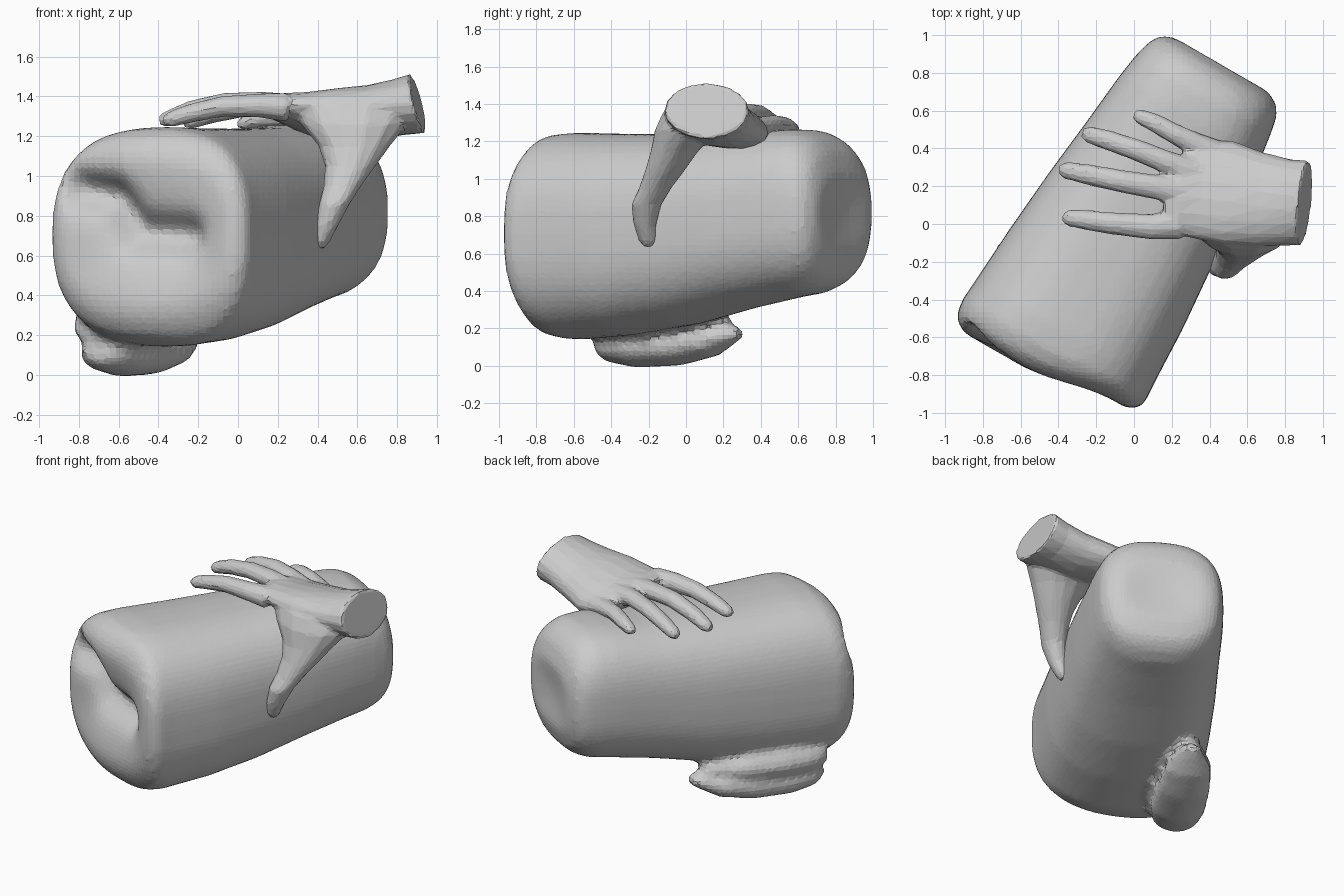
import bpy, bmesh, math
from mathutils import Vector as V

if "Cube" in bpy.data.objects:
    bpy.data.objects.remove(bpy.data.objects["Cube"])

AX = V((0.5, 0.866, 0))      # long direction of the cushion
SIDE = V((0.866, -0.5, 0))   # across the cushion


def loft(name, rings):
    """Skin closed rings of equal length and fan the two ends."""
    bm = bmesh.new()
    vs = [[bm.verts.new(p) for p in r] for r in rings]
    n = len(rings[0])
    for a, b in zip(vs, vs[1:]):
        for i in range(n):
            j = (i + 1) % n
            bm.faces.new((a[i], a[j], b[j], b[i]))
    for ring in (vs[0], vs[-1]):
        c = bm.verts.new(sum((v.co for v in ring), V()) / n)
        for i in range(n):
            bm.faces.new((ring[i], ring[(i + 1) % n], c))
    bmesh.ops.recalc_face_normals(bm, faces=bm.faces)
    me = bpy.data.meshes.new(name)
    bm.to_mesh(me)
    bm.free()
    ob = bpy.data.objects.new(name, me)
    bpy.context.collection.objects.link(ob)
    return ob


def ellipse(c, a, b, n=12, power=2.0):
    out = []
    for i in range(n):
        t = 2 * math.pi * i / n
        x, y = math.cos(t), math.sin(t)
        x = math.copysign(abs(x) ** (2 / power), x)
        y = math.copysign(abs(y) ** (2 / power), y)
        out.append(V(c) + V(a) * x + V(b) * y)
    return out


def tube(name, pts, n=10, flat=1.0):
    """Tapered limb from (x, y, z, radius) points, with a rounded tip."""
    P = [V(p[:3]) for p in pts]
    rings = []
    for i, p in enumerate(P):
        t = (P[min(i + 1, len(P) - 1)] - P[max(i - 1, 0)]).normalized()
        a = t.cross(V((0, 0, 1))).normalized()
        b = a.cross(t)
        r = pts[i][3]
        rings.append(ellipse(p, a * r, b * r * flat, n))
    rings.append(ellipse(p + t * r * 0.8, a * r * 0.6, b * r * flat * 0.6, n))
    return loft(name, rings)


def fuse(parts, voxel, smooth, keep):
    """Melt overlapping parts into one softly faceted skin."""
    bpy.ops.object.select_all(action='DESELECT')
    for p in parts:
        p.select_set(True)
    ob = parts[0]
    bpy.context.view_layer.objects.active = ob
    bpy.ops.object.join()
    m = ob.modifiers.new("melt", 'REMESH')
    m.mode, m.voxel_size, m.use_smooth_shade = 'VOXEL', voxel, False
    m = ob.modifiers.new("relax", 'SMOOTH')
    m.factor, m.iterations = 0.5, smooth
    m = ob.modifiers.new("facets", 'DECIMATE')
    m.ratio = keep


def ramp(x, lo, hi):
    x = max(0, min(1, (x - lo) / (hi - lo)))
    return x * x * (3 - 2 * x)


def seg_dist(p, a, b):
    d = b - a
    k = max(0, min(1, (p - a).dot(d) / d.dot(d)))
    return (p - a - d * k).length


# cushion: stations along the axis (s, side min, side max, z min, z max)
stations = [(-0.95, -.48, .44, .35, 1.08), (-0.935, -.525, .485, .28, 1.14),
            (-0.89, -.57, .517, .21, 1.20), (-0.81, -.587, .522, .16, 1.235),
            (-0.68, -.578, .515, .14, 1.247), (-0.35, -.557, .502, .165, 1.24),
            (0.0, -.527, .472, .22, 1.238), (0.35, -.488, .442, .305, 1.245),
            (0.65, -.458, .407, .365, 1.265), (0.78, -.438, .388, .385, 1.26),
            (0.87, -.415, .37, .425, 1.215), (0.925, -.385, .335, .48, 1.15),
            (0.955, -.33, .28, .57, 1.06)]
fold = [V((-.40, .93)), V((-.2, .90)), V((-.09, .72)), V((.18, .70))]


def shape_front(p):
    """Set the right side of the front face back and pinch in its S-shaped fold."""
    s, q = p.dot(AX), V((p.dot(SIDE), p.z))
    near = ramp(-s, .72, .93)
    d = min(seg_dist(q, a, b) for a, b in zip(fold, fold[1:]))
    dent = 0.13 * math.exp(-(d / 0.09) ** 2) * ramp(q.x, -.56, -.42)
    return p + AX * near * (0.085 * ramp(q.x, -.15, .38) + dent)


def section(s, u0, u1, z0, z1, k=1.0):
    c = AX * s + SIDE * (u0 + u1) / 2 + V((0, 0, (z0 + z1) / 2))
    ring = ellipse(c, SIDE * (u1 - u0) / 2 * k, V((0, 0, (z1 - z0) / 2 * k)), 44, 2.65)
    return [shape_front(p) for p in ring]


def bowl(k):
    return (1 + math.cos(math.pi * k)) / 2


shrink = (.92, .84, .76, .68, .6, .52, .44, .36, .28, .2, .12, .05)
rings = [section(-.95 + .065 * bowl(k), *stations[0][1:], k) for k in reversed(shrink)]
for a, b in zip(stations, stations[1:]):
    m = max(1, round((b[0] - a[0]) / 0.09))
    for i in range(m):
        rings.append(section(*[x + (y - x) * i / m for x, y in zip(a, b)]))
rings.append(section(*stations[-1]))
rings += [section(.965 - .02 * bowl(k), *stations[-1][1:], k) for k in shrink[1::2]]
cushion = loft("cushion", rings)

# bulging roll under the cushion, in two lobes
roll = tube("lower_roll", [(-.70, -.46, .12, .09), (-.67, -.40, .11, .15), (-.58, -.26, .10, .18),
                           (-.45, -.04, .105, .17), (-.34, .13, .135, .145),
                           (-.27, .23, .165, .09)], n=12, flat=0.62)
lobe = tube("upper_roll", [(-.73, -.44, .25, .12), (-.68, -.34, .24, .15), (-.58, -.20, .24, .17),
                           (-.44, .01, .24, .15), (-.32, .16, .24, .09)], n=12, flat=0.7)
fuse([cushion, roll, lobe], 0.03, 4, 0.6)

# palm and wrist: (x, y, z, half width, half height, tilt, lean)
palm = [(.905, .11, 1.365, .225, .15, 0, -.24), (.80, .115, 1.345, .23, .14, -.05, -.15),
        (.66, .13, 1.315, .25, .14, -.12, 0), (.50, .165, 1.30, .275, .13, -.2, 0),
        (.36, .185, 1.305, .265, .105, -.2, 0), (.24, .165, 1.335, .22, .08, -.12, 0),
        (.16, .13, 1.345, .15, .055, -.05, 0)]
hand = [loft("hand", [ellipse((x, y, z), (.1 * w, w, w * t), (h * lean, 0, h), 18)
                      for x, y, z, w, h, t, lean in palm])]

# fingers
fingers = {
    "index_finger": [(.24, .0, 1.345, .085), (.10, -.015, 1.355, .07), (-.08, .0, 1.35, .061),
                     (-.24, .02, 1.315, .055), (-.34, .032, 1.285, .047)],
    "middle_finger": [(.28, .16, 1.34, .085), (.12, .195, 1.368, .066), (-.06, .225, 1.367, .061),
                      (-.24, .262, 1.33, .056), (-.36, .285, 1.285, .047)],
    "ring_finger": [(.34, .26, 1.32, .08), (.18, .325, 1.35, .062), (.02, .39, 1.345, .058),
                    (-.14, .445, 1.31, .054), (-.24, .475, 1.275, .046)],
    "little_finger": [(.46, .35, 1.25, .085), (.33, .42, 1.28, .064), (.22, .475, 1.295, .055),
                      (.11, .535, 1.285, .05), (.03, .57, 1.265, .041)]}
hand += [tube(name, pts, flat=0.88) for name, pts in fingers.items()]

# thumb with its broad web: (x, y, z, half size x, half size y)
thumb = [(.58, .06, 1.35, .32, .19), (.585, .0, 1.26, .27, .17), (.585, -.06, 1.15, .18, .13),
         (.565, -.11, 1.05, .128, .108), (.525, -.165, .95, .095, .088),
         (.485, -.213, .86, .078, .082), (.445, -.22, .75, .06, .06),
         (.42, -.205, .67, .042, .048), (.415, -.20, .635, .022, .028)]
hand.append(loft("thumb", [ellipse((x, y, z), (a, 0, 0), (0, b, 0), 14)
                           for x, y, z, a, b in thumb]))
fuse(hand, 0.014, 5, 0.08)
